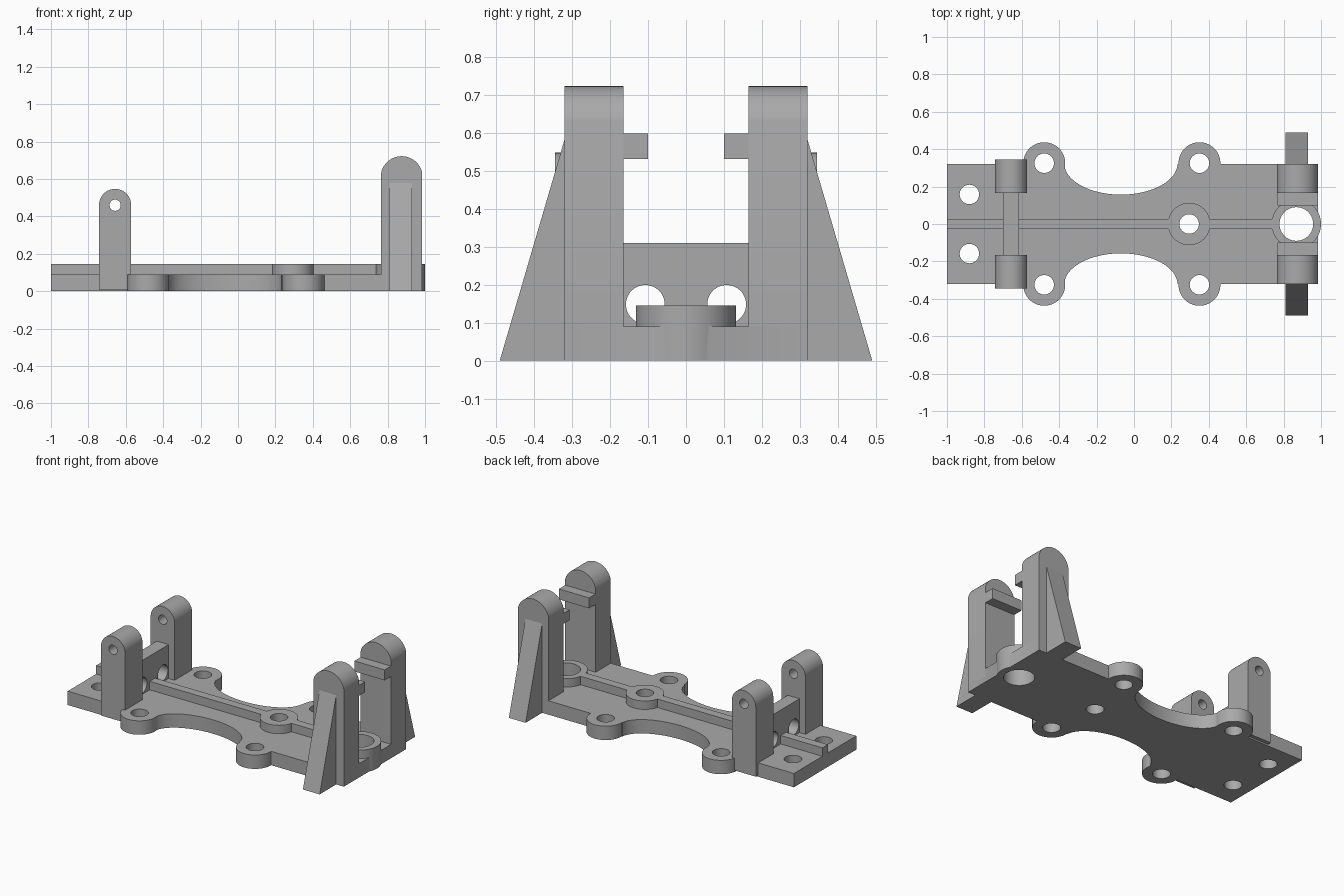
import bpy
import bmesh
from math import pi, sin, cos, asin, sqrt, radians
from mathutils import Vector

if "Cube" in bpy.data.objects:
    bpy.data.objects.remove(bpy.data.objects["Cube"], do_unlink=True)

GREY = (0.40, 0.40, 0.40, 1)
grey = bpy.data.materials.new("plain grey")
grey.use_nodes = True
grey.diffuse_color = GREY
grey.node_tree.nodes["Principled BSDF"].inputs["Base Color"].default_value = GREY


def prism(name, points, start, end, axis):
    """Extrude a 2D outline: axis 'x' takes (y, z), 'y' takes (x, z), 'z' takes (x, y)."""
    place = {"x": lambda a, b, d: (d, a, b),
             "y": lambda a, b, d: (a, d, b),
             "z": lambda a, b, d: (a, b, d)}[axis]
    bm = bmesh.new()
    face = bm.faces.new([bm.verts.new(place(a, b, start)) for a, b in points])
    result = bmesh.ops.extrude_face_region(bm, geom=[face])
    moved = [v for v in result["geom"] if isinstance(v, bmesh.types.BMVert)]
    bmesh.ops.translate(bm, verts=moved, vec=Vector(place(0, 0, end - start)))
    bmesh.ops.recalc_face_normals(bm, faces=bm.faces)
    mesh = bpy.data.meshes.new(name)
    bm.to_mesh(mesh)
    bm.free()
    mesh.materials.append(grey)
    obj = bpy.data.objects.new(name, mesh)
    bpy.context.collection.objects.link(obj)
    return obj


def ellipse(cx, cy, rx, ry=None, n=64):
    ry = ry or rx
    return [(cx + rx * cos(2 * pi * i / n), cy + ry * sin(2 * pi * i / n)) for i in range(n)]


def box(name, x0, x1, y0, y1, z0, z1):
    return prism(name, [(x0, y0), (x1, y0), (x1, y1), (x0, y1)], z0, z1, "z")


def rounded_post(cx, half, bottom, top, rise):
    """Upright outline whose top is an arc of the given rise."""
    r = (half * half + rise * rise) / (2 * rise)
    spread = asin(min(1, half / r))
    arc = [(cx + r * sin(a), top - r + r * cos(a))
           for a in (spread - 2 * spread * i / 32 for i in range(33))]
    return [(cx - half, bottom), (cx + half, bottom)] + arc


def combine(target, tool, operation):
    mod = target.modifiers.new(operation, "BOOLEAN")
    mod.operation = operation
    mod.solver = "EXACT"
    mod.object = tool
    with bpy.context.temp_override(object=target, active_object=target):
        bpy.ops.object.modifier_apply(modifier=mod.name)
    bpy.data.objects.remove(tool, do_unlink=True)


THICK, RAISED = 0.09, 0.145
EARS = [(x, y) for x in (-0.48, 0.35) for y in (-0.325, 0.325)]

# Base plate with curved waist, ears, central rib and ring bosses
base = box("base_plate", -1, 0.985, -0.32, 0.32, 0, THICK)
for side in (-1, 1):
    combine(base, prism("waist_cutter", ellipse(-0.07, side * 0.325, 0.303, 0.168, 96),
                        -0.1, 0.3, "z"), "DIFFERENCE")
for x, y in EARS:
    combine(base, prism("ear", ellipse(x, y, 0.112), 0, THICK, "z"), "UNION")
combine(base, box("rib", -1, 0.78, -0.028, 0.028, 0.04, RAISED), "UNION")
combine(base, prism("middle_boss", ellipse(0.295, 0, 0.113), 0.04, RAISED, "z"), "UNION")
combine(base, prism("end_boss", ellipse(0.868, 0, 0.132), 0, RAISED, "z"), "UNION")

# Screw holes through the base
holes = [(x, y, 0.052) for x, y in EARS]
holes += [(-0.88, -0.158, 0.052), (-0.88, 0.158, 0.052), (0.295, 0, 0.052), (0.868, 0, 0.09)]
for x, y, r in holes:
    combine(base, prism("hole_cutter", ellipse(x, y, r, n=48), -0.1, 0.3, "z"), "DIFFERENCE")
parts = [base]

# Cross wall with two round openings
wall = box("cross_wall", -0.70, -0.615, -0.17, 0.17, 0.05, 0.31)
for side in (-1, 1):
    combine(wall, prism("opening_cutter", ellipse(side * 0.107, 0.148, 0.051, n=48),
                        -0.9, -0.4, "x"), "DIFFERENCE")
parts.append(wall)

for side, label in ((-1, "right"), (1, "left")):
    # Short drilled post
    post = prism("short_post_" + label, rounded_post(-0.657, 0.086, 0.01, 0.547, 0.086),
                 side * 0.165, side * 0.345, "y")
    combine(post, prism("pin_cutter", ellipse(-0.657, 0.46, 0.03, n=32),
                        side * 0.1, side * 0.4, "y"), "DIFFERENCE")
    # Tall post, its inward catch and its outer brace
    tall = prism("tall_post_" + label, rounded_post(0.875, 0.11, 0.04, 0.722, 0.09),
                 side * 0.165, side * 0.32, "y")
    catch = box("catch_" + label, 0.766, 0.984, side * 0.10, side * 0.18, 0.53, 0.598)
    brace = prism("brace_" + label, [(side * 0.31, 0), (side * 0.49, 0),
                                     (side * 0.32, 0.58), (side * 0.31, 0.58)],
                  0.81, 0.93, "x")
    parts += [post, tall, catch, brace]

# Recalculate box normals and smooth only the curved surfaces
bpy.ops.object.select_all(action="DESELECT")
for obj in parts:
    obj.select_set(True)
bpy.context.view_layer.objects.active = base
bpy.ops.object.shade_smooth_by_angle(angle=radians(30))
